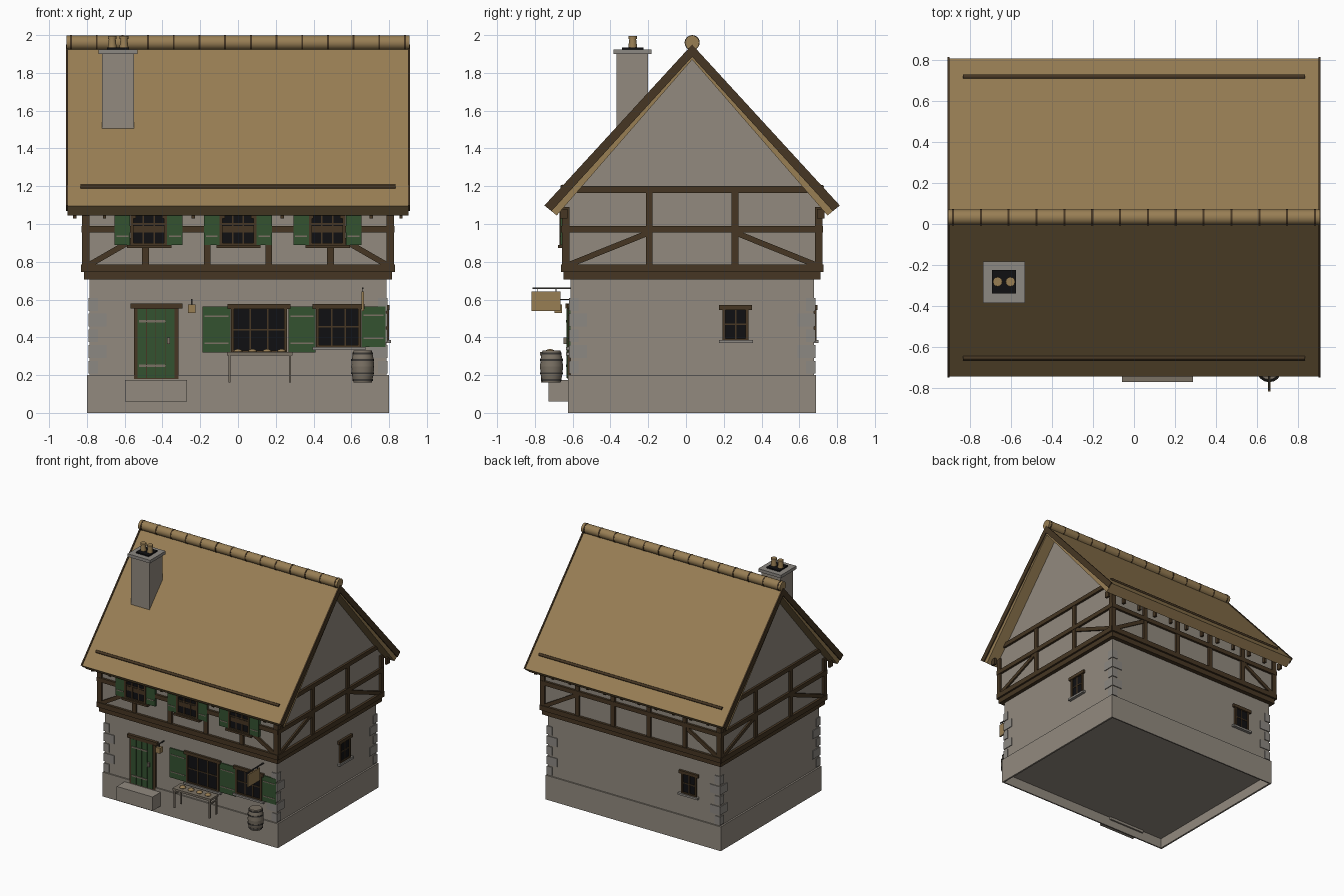
import bpy, bmesh, math
from mathutils import Vector, Matrix

cube = bpy.data.objects.get("Cube")
if cube:
    bpy.data.objects.remove(cube)


def material(name, rgb):
    lin = [((c / 255 + 0.055) / 1.055) ** 2.4 for c in rgb] + [1]
    m = bpy.data.materials.new(name)
    m.use_nodes = True
    m.diffuse_color = lin
    m.node_tree.nodes["Principled BSDF"].inputs["Base Color"].default_value = lin
    return m


THATCH = material("straw", (152, 126, 84))
TIMBER = material("dark timber", (70, 54, 35))
STONE = material("warm stone", (146, 138, 127))
TRIM = material("grey stone trim", (140, 136, 130))
GREEN = material("green paint", (52, 82, 48))
GLASS = material("dark glass", (16, 16, 18))
IRON = material("iron", (60, 58, 55))
WOOD = material("weathered wood", (122, 113, 100))
CY = 0.0325  # house centre in y

# Each side maps (along the wall, outward, up) to world space
SIDES = {
    "front": lambda u, o, z: (u, CY - o, z),
    "back": lambda u, o, z: (u, CY + o, z),
    "right": lambda u, o, z: (o, u, z),
    "left": lambda u, o, z: (-o, u, z),
}


class Part:
    """Collects prisms and turned shapes into one named object."""

    def __init__(self, name, mat):
        self.name, self.mat, self.bm = name, mat, bmesh.new()

    def prism(self, side, pts, o0, o1):
        f = SIDES[side]
        a = [self.bm.verts.new(f(u, o0, z)) for u, z in pts]
        b = [self.bm.verts.new(f(u, o1, z)) for u, z in pts]
        self.bm.faces.new(a)
        self.bm.faces.new(b)
        for i in range(len(pts)):
            j = (i + 1) % len(pts)
            self.bm.faces.new((a[i], a[j], b[j], b[i]))
        return self

    def slab(self, side, u0, u1, o0, o1, z0, z1):
        return self.prism(side, [(u0, z0), (u1, z0), (u1, z1), (u0, z1)], o0, o1)

    def box(self, x0, x1, y0, y1, z0, z1):
        return self.slab("right", y0, y1, x0, x1, z0, z1)

    def bar(self, side, p, q, w, o0, o1):
        p, q = Vector(p), Vector(q)
        n = (q - p).orthogonal().normalized() * w / 2
        return self.prism(side, [p + n, q + n, q - n, p - n], o0, o1)

    def rod(self, p, q, r, r2=None, n=12):
        p, q = Vector(p), Vector(q)
        rot = (q - p).to_track_quat("Z", "Y").to_matrix().to_4x4()
        bmesh.ops.create_cone(self.bm, cap_ends=True, segments=n, radius1=r,
                              radius2=r if r2 is None else r2, depth=(q - p).length,
                              matrix=Matrix.Translation((p + q) / 2) @ rot)
        return self

    def done(self, smooth=False):
        bmesh.ops.recalc_face_normals(self.bm, faces=self.bm.faces)
        me = bpy.data.meshes.new(self.name)
        self.bm.to_mesh(me)
        self.bm.free()
        me.materials.append(self.mat)
        ob = bpy.data.objects.new(self.name, me)
        bpy.context.collection.objects.link(ob)
        if smooth:
            bpy.ops.object.select_all(action="DESELECT")
            ob.select_set(True)
            bpy.context.view_layer.objects.active = ob
            bpy.ops.object.shade_smooth_by_angle(angle=math.radians(40))
        return ob


# Masonry: hollow plinth, ground floor walls, quoins
plinth = Part("plinth", STONE)
for s in (-1, 1):
    plinth.box(s * 0.8, s * 0.786, CY - 0.657, CY + 0.657, 0, 0.2)
    plinth.box(-0.8, 0.8, CY + s * 0.657, CY + s * 0.646, 0, 0.2)
plinth.done()
Part("ground_floor_walls", STONE).box(-0.785, 0.785, CY - 0.645, CY + 0.645, 0.08, 0.72).done()
quoins = Part("corner_quoins", TRIM)
for i in range(5):
    w = 0.05 if i % 2 == 0 else 0.095
    z = 0.208 + 0.083 * i
    for sx in (-1, 1):
        for sy in (-1, 1):
            quoins.box(sx * 0.791, sx * (0.791 - w), CY + sy * 0.652, CY + sy * (0.652 - w), z, z + 0.068)
quoins.done()

# Upper storey with gables
gable = [(CY - 0.675, 0.74), (CY + 0.675, 0.74), (CY + 0.675, 1.1), (CY, 1.89), (CY - 0.675, 1.1)]
Part("upper_storey_plaster", STONE).prism("right", gable, -0.81, 0.81).done()
Part("jetty_beam", TIMBER).box(-0.815, 0.815, CY - 0.68, CY + 0.68, 0.705, 0.745).done()

frame = Part("timber_frame", TIMBER)
walls = {"front": (0.69, 0, 0.825, (-0.49, -0.163, 0.163, 0.49)),
         "back": (0.69, 0, 0.825, (-0.49, -0.163, 0.163, 0.49)),
         "right": (0.825, CY, 0.69, (-0.195, 0.26)),
         "left": (0.825, CY, 0.69, (-0.195, 0.26))}
for side, (o, c, half, posts) in walls.items():
    for z0, z1, out in ((0.745, 0.785, 0.005), (0.955, 0.99, 0.003), (1.165, 1.2, 0.003)):
        if z1 < 1.1 or side in ("right", "left"):
            h = half if z1 < 1.1 else 0.61
            frame.slab(side, c - h, c + h, o - 0.04, o + out, z0, z1)
    for u in (c - half + 0.018, *posts, c + half - 0.018):
        top = 1.17 if side in ("right", "left") and abs(u - c) < 0.5 else 1.09
        frame.slab(side, u - 0.018, u + 0.018, o - 0.04, o, 0.75, top)
    for end, post in ((c - half + 0.04, posts[0]), (c + half - 0.04, posts[-1])):
        frame.bar(side, (end, 0.785), (post, 0.955), 0.03, o - 0.03, o - 0.002)
frame.done()

# Roof: thatch, barge boards, rails, rafter tails
Part("thatch_roof", THATCH).prism("right", [
    (CY, 1.94), (CY + 0.777, 1.095), (CY + 0.717, 1.045), (CY, 1.87),
    (CY - 0.717, 1.045), (CY - 0.777, 1.095)], -0.903, 0.903).done()
barge = Part("barge_boards", TIMBER)
rails = Part("roof_rails", TIMBER)
tails = Part("rafter_tails", TIMBER)
for s in (-1, 1):
    for side in ("right", "left"):
        barge.prism(side, [(CY, 1.95), (CY + s * 0.782, 1.098), (CY + s * 0.745, 1.068), (CY, 1.885)], 0.9, 0.911)
    y = CY + s * 0.687
    rails.rod((-0.835, y, 1.197), (0.835, y, 1.197), 0.011)
    for i in range(12):
        x = -0.864 + 0.157 * i
        tails.box(x - 0.009, x + 0.009, CY + s * 0.66, CY + s * 0.7, 1.028, 1.08)
barge.done()
rails.done(True)
tails.done()

# Ridge roll and its bindings
Part("ridge_roll", THATCH).rod((-0.908, CY, 1.96), (0.908, CY, 1.96), 0.038, n=20).done(True)
ties = Part("ridge_bindings", TIMBER)
for i in range(14):
    x = -0.884 + 0.136 * i
    ties.rod((x - 0.005, CY, 1.96), (x + 0.005, CY, 1.96), 0.04, n=20)
ties.done(True)

# Chimney
Part("chimney_stack", STONE).box(-0.72, -0.55, -0.367, -0.2, 1.4, 1.905).done()
Part("chimney_cap", TRIM).box(-0.738, -0.532, -0.385, -0.182, 1.9, 1.925).done()
Part("chimney_flue", GLASS).box(-0.693, -0.577, -0.34, -0.225, 1.92, 1.935).done()
pots = Part("chimney_pots", THATCH)
for x in (-0.666, -0.604):
    pots.rod((x, -0.282, 1.93), (x, -0.282, 1.98), 0.024, 0.018)
    pots.rod((x, -0.282, 1.98), (x, -0.282, 1.995), 0.023)
pots.done(True)


def window(name, side, o, u0, u1, z0, z1, cols, sill_mat=TRIM, shutters=(), t=0.012):
    """Pane, surround, glazing bars, lintel, sill and optional shutters."""
    Part(name + "_glass", GLASS).slab(side, u0, u1, o - 0.02, o + 0.004, z0, z1).done()
    fr = Part(name + "_frame", TIMBER)
    for a, b in ((u0 - t, u0 + 0.004), (u1 - 0.004, u1 + t)):
        fr.slab(side, a, b, o - 0.02, o + 0.014, z0 - t, z1)
    fr.slab(side, u0, u1, o - 0.02, o + 0.014, z0 - t, z0)
    fr.slab(side, u0 - 0.03, u1 + 0.03, o - 0.02, o + 0.018, z1, z1 + 0.026)
    for i in range(1, cols):
        u = u0 + (u1 - u0) * i / cols
        fr.slab(side, u - 0.004, u + 0.004, o, o + 0.008, z0, z1)
    zm = (z0 + z1) / 2
    fr.slab(side, u0, u1, o, o + 0.008, zm - 0.004, zm + 0.004)
    fr.done()
    Part(name + "_sill", sill_mat).slab(side, u0 - 0.03, u1 + 0.035, o - 0.02, o + 0.024, z0 - 0.026, z0 - 0.01).done()
    if shutters:
        leaf, strap = Part(name + "_shutters", GREEN), Part(name + "_shutter_straps", WOOD)
        for a, b in shutters:
            leaf.slab(side, a, b, o - 0.02, o + 0.009, z0 - 0.01, z1 + 0.012)
            for k in (0.18, 0.82):
                z = z0 + (z1 - z0) * k
                strap.slab(side, a + 0.01, b - 0.01, o, o + 0.012, z - 0.004, z + 0.004)
        leaf.done()
        strap.done()


window("front_large_window", "front", 0.645, -0.025, 0.247, 0.33, 0.55, 3,
       shutters=((-0.188, -0.04), (0.268, 0.41)))
window("front_small_window", "front", 0.645, 0.425, 0.64, 0.36, 0.55, 3, shutters=((0.655, 0.78),))
window("right_window", "right", 0.785, 0.205, 0.32, 0.395, 0.545, 2)
window("back_window", "back", 0.645, -0.565, -0.45, 0.395, 0.545, 2)
for i, x in enumerate((-0.473, 0, 0.473)):
    window(f"upper_window_{i + 1}", "front", 0.687, x - 0.085, x + 0.085, 0.9, 1.1, 3, TIMBER,
           ((x - 0.18, x - 0.098), (x + 0.098, x + 0.18)))

# Door and step
Part("door_frame", TIMBER).slab("front", -0.55, -0.315, 0.63, 0.66, 0.18, 0.555) \
    .slab("front", -0.568, -0.294, 0.63, 0.67, 0.553, 0.58).done()
planks = Part("door_planks", GREEN)
for i in range(4):
    u = -0.532 + 0.0495 * i
    planks.slab("front", u, u + 0.046, 0.64, 0.665, 0.185, 0.55)
planks.done()
straps = Part("door_hinges_and_handle", WOOD)
for z in (0.25, 0.485):
    straps.slab("front", -0.525, -0.385, 0.66, 0.669, z - 0.006, z + 0.006)
straps.slab("front", -0.375, -0.36, 0.66, 0.68, 0.365, 0.4).done()
Part("door_step", STONE).box(-0.597, -0.27, -0.727, -0.6, 0.06, 0.175).done()

# Lantern by the door
Part("lantern", THATCH).box(-0.264, -0.226, -0.695, -0.657, 0.53, 0.575).done()
Part("lantern_bracket", IRON).box(-0.249, -0.241, -0.68, -0.61, 0.597, 0.604) \
    .box(-0.248, -0.242, -0.679, -0.673, 0.575, 0.6).done()

# Market table with loaves
table = Part("table", WOOD).box(-0.058, 0.288, -0.772, -0.665, 0.305, 0.322)
for x in (-0.045, 0.275):
    for y in (-0.762, -0.677):
        table.box(x - 0.006, x + 0.006, y - 0.006, y + 0.006, 0.16, 0.31)
    table.box(x - 0.005, x + 0.005, -0.762, -0.677, 0.27, 0.28)
table.done()
loaves = Part("loaves", THATCH)
for i in range(4):
    bmesh.ops.create_uvsphere(loaves.bm, u_segments=12, v_segments=6, radius=0.024,
                              matrix=Matrix.Translation((0.0 + 0.077 * i, -0.72, 0.324)) @ Matrix.Diagonal((1, 1, 0.6, 1)))
loaves.done(True)

# Barrel
barrel, hoops = Part("barrel", WOOD), Part("barrel_hoops", IRON)
rings = [(0.16, 0.048), (0.2, 0.057), (0.245, 0.061), (0.29, 0.057), (0.33, 0.048)]
for (z0, r0), (z1, r1) in zip(rings, rings[1:]):
    barrel.rod((0.66, -0.712, z0), (0.66, -0.712, z1), r0, r1, 16)
for z, r in ((0.175, 0.054), (0.21, 0.061), (0.28, 0.061), (0.315, 0.054)):
    hoops.rod((0.66, -0.712, z - 0.005), (0.66, -0.712, z + 0.005), r, n=16)
barrel.done(True)
hoops.done(True)

# Hanging sign board
Part("sign_board", THATCH).box(0.654, 0.666, -0.818, -0.664, 0.54, 0.642).done()
Part("sign_bracket", IRON).box(0.656, 0.664, -0.812, -0.61, 0.655, 0.663) \
    .box(0.658, 0.662, -0.79, -0.786, 0.64, 0.658).box(0.658, 0.662, -0.69, -0.686, 0.64, 0.658).done()
